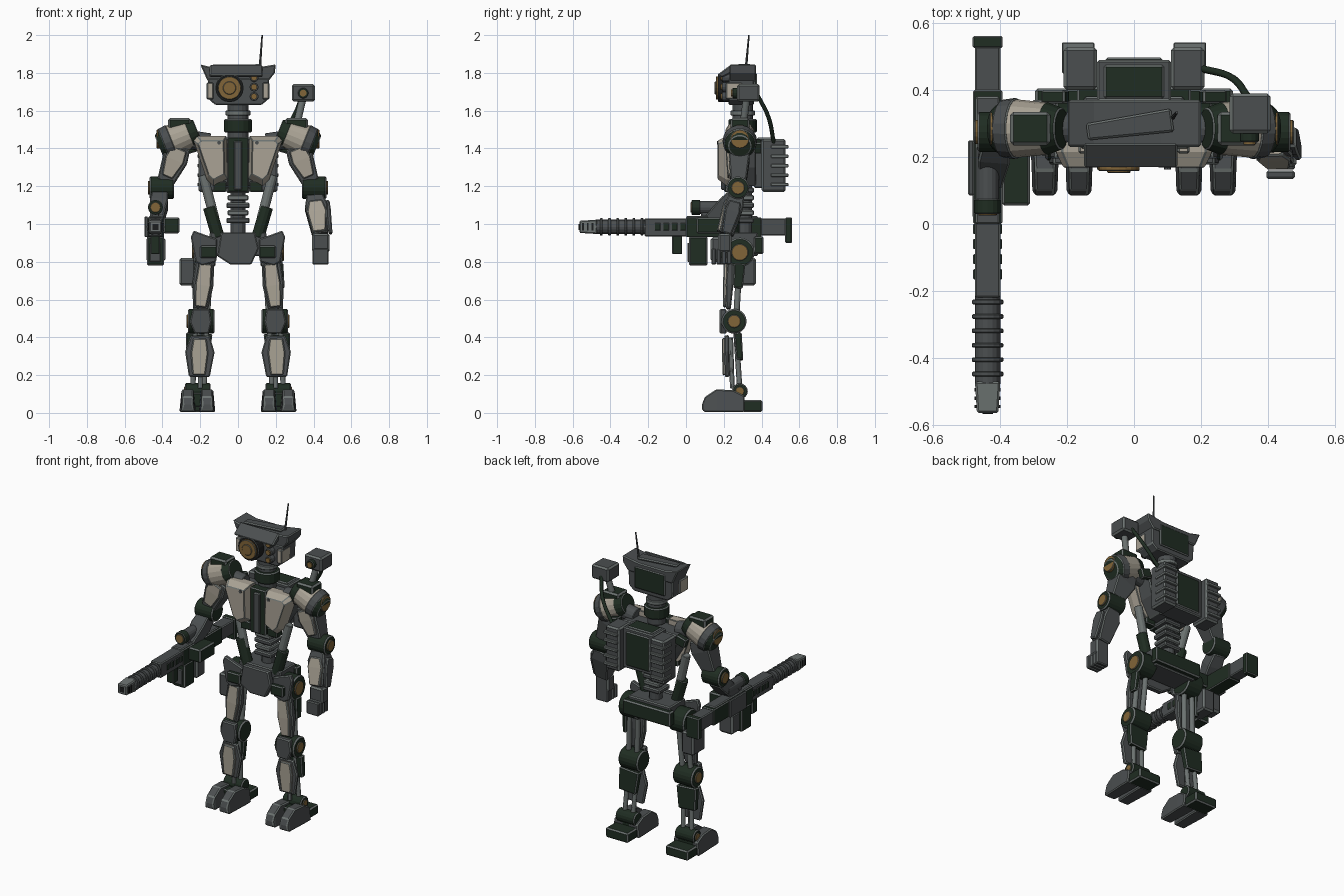
import bpy, bmesh, math
from mathutils import Vector as V

def mat(name, c):
    m = bpy.data.materials.new(name)
    m.diffuse_color = (*c, 1)
    return m
GREY = mat("gunmetal", (0.07, 0.077, 0.08))
STEEL = mat("worn steel", (0.15, 0.17, 0.165))
GREEN = mat("dark green", (0.014, 0.026, 0.016))
BONE = mat("bone armour", (0.40, 0.365, 0.30))
BRASS = mat("brass", (0.22, 0.13, 0.04))
BLACK = mat("black", (0.012, 0.013, 0.013))

def loft(name, rings, m, bev=0.006):
    """Skin a list of point rings, cap the ends, bevel sharp edges in worn steel."""
    bm = bmesh.new()
    vs = [[bm.verts.new(p) for p in r] for r in rings]
    n = len(vs[0])
    for a, b in zip(vs, vs[1:]):
        for i in range(n):
            bm.faces.new((a[i], a[(i + 1) % n], b[(i + 1) % n], b[i]))
    bm.faces.new(vs[0]); bm.faces.new(vs[-1])
    bmesh.ops.recalc_face_normals(bm, faces=bm.faces)
    if bev:
        es = [e for e in bm.edges if e.calc_face_angle(0) > 0.6]
        bmesh.ops.bevel(bm, geom=es, offset=bev, segments=1, affect='EDGES', material=1)
    me = bpy.data.meshes.new(name)
    bm.to_mesh(me); bm.free()
    me.materials.append(m); me.materials.append(STEEL)
    ob = bpy.data.objects.new(name, me)
    bpy.context.collection.objects.link(ob)
    return ob

def box(name, x, y, z, m, bev=0.006):
    return loft(name, [[(x[0], y[0], h), (x[1], y[0], h), (x[1], y[1], h), (x[0], y[1], h)] for h in z], m, bev)

def prism(name, pts, axis, a, b, m, bev=0.006, s=1):
    """Extrude an outline: along y the points are (x,z), along x they are (y,z)."""
    if axis == 'y':
        return loft(name, [[(s * u, d, w) for u, w in pts] for d in (a, b)], m, bev)
    return loft(name, [[(d, u, w) for u, w in pts] for d in (a, b)], m, bev)

def limb(name, p, q, prof, m, n=4, bev=0.006):
    """Sweep from p to q; prof = (t, half width, half depth)."""
    p, q = V(p), V(q)
    d = (q - p).normalized()
    ref = V((1, 0, 0)) if abs(d.x) < 0.8 else V((0, 1, 0))
    u = (ref - d * ref.dot(d)).normalized()
    v = d.cross(u)
    k = math.sqrt(2) if n == 4 else 1
    o = math.pi / n if n == 4 else 0
    return loft(name, [[p.lerp(q, t) + u * (w * k * math.cos(o + i * math.tau / n)) + v * (h * k * math.sin(o + i * math.tau / n))
                        for i in range(n)] for t, w, h in prof], m, bev)

def rod(name, p, q, r, m, n=16, bev=0.003, r2=None):
    r2 = r if r2 is None else r2
    return limb(name, p, q, [(0, r, r), (1, r2, r2)], m, n, bev)

# head
prism("head_brow", [(-.2, 1.845), (-.12, 1.825), (.08, 1.825), (.2, 1.845), (.195, 1.80), (.16, 1.755), (-.16, 1.755)], 'y', .23, .37, GREY)
prism("head_box", [(-.16, 1.77), (.165, 1.77), (.16, 1.66), (.125, 1.63), (-.12, 1.63), (-.155, 1.66)], 'y', .225, .36, GREY)
prism("brow_visor", [(.165, 1.79), (.24, 1.845), (.24, 1.80), (.19, 1.775)], 'x', -.15, .13, GREY)
limb("head_top_plate", (-.14, .275, 1.835), (.115, .31, 1.838), [(0, .025, .008), (1, .035, .008)], GREY)
box("head_back_panel", (-.11, .11), (.36, .375), (1.66, 1.80), GREEN)
for s in (-1, 1):
    box("head_cheek", sorted((s * .13, s * .166)), (.21, .30), (1.66, 1.75), BONE)
rod("main_eye_housing", (-.045, .17, 1.72), (-.045, .24, 1.72), .075, BLACK, 20)
rod("main_eye_ring", (-.045, .158, 1.72), (-.045, .20, 1.72), .062, BRASS, 20)
rod("main_eye_lens", (-.045, .152, 1.72), (-.045, .17, 1.72), .035, BRASS, 16)
for z in (1.775, 1.725, 1.675):
    rod("small_eye", (.085, .19, z), (.085, .24, z), .024, GREY, 12)
    rod("small_eye_lens", (.085, .182, z), (.085, .195, z), .016, BRASS, 12, 0)
rod("antenna", (.115, .317, 1.82), (.128, .333, 2.0), .007, GREY, 8, 0, .004)

# neck
rod("neck", (0, .30, 1.44), (0, .30, 1.65), .055, GREY)
rod("neck_collar", (0, .30, 1.485), (0, .30, 1.555), .075, GREEN, bev=.006)
rod("neck_ring", (0, .30, 1.575), (0, .30, 1.60), .065, STEEL)

# torso
prism("torso_core", [(-.2, 1.43), (.2, 1.43), (.17, 1.3), (.11, 1.2), (-.11, 1.2), (-.17, 1.3)], 'y', .23, .37, GREY)
box("chest_centre", (-.055, .055), (.20, .26), (1.17, 1.46), GREEN)
box("chest_spine", (-.022, .022), (.185, .22), (1.18, 1.44), GREY)
for s in (-1, 1):
    out = [(.06, 1.465), (.215, 1.465), (.235, 1.44), (.165, 1.235), (.13, 1.2), (.055, 1.24)]
    c = V((.13, 1.36))
    loft("chest_plate", [[(s * x, .27, z) for x, z in out], [(s * x, .215, z) for x, z in out],
         [(s * (c.x + (x - c.x) * .78), .168, c.y + (z - c.y) * .78) for x, z in out]], BONE, .004)
    rod("chest_bolt", (s * .10, .163, 1.43), (s * .10, .20, 1.43), .01, GREY, 8, 0)
    box("lower_chest_block", sorted((s * .06, s * .13)), (.21, .27), (1.17, 1.225), GREEN)
    limb("back_shoulder_plate", (s * .2, .38, 1.42), (s * .27, .38, 1.40), [(0, .02, .03), (1, .02, .03)], GREEN)
    rod("waist_piston", (s * .185, .26, 1.26), (s * .125, .25, 1.03), .026, STEEL, 12)
    rod("waist_piston_sleeve", (s * .152, .25, 1.09), (s * .105, .25, .93), .034, GREEN, 12)
    rod("shoulder_axle", (s * .15, .285, 1.43), (s * .28, .285, 1.45), .05, GREY)
for i in range(5):
    z = 1.005 + i * .04
    w = .062 - .006 * (i % 2)
    box("spine_segment", (-w, w), (.25, .36), (z, z + .028), STEEL if i % 2 else GREY)
rod("spine_core", (0, .31, .92), (0, .31, 1.22), .04, GREY, 12)

# backpack
box("backpack_core", (-.11, .11), (.36, .49), (1.19, 1.45), GREY)
box("backpack_panel", (-.085, .085), (.48, .497), (1.21, 1.43), GREEN)
box("backpack_top", (-.09, .09), (.375, .475), (1.44, 1.457), GREEN)
for s in (-1, 1):
    box("backpack_side", sorted((s * .11, s * .21)), (.40, .528), (1.17, 1.45), GREY, .01)
    for i in range(5):
        z = 1.20 + i * .05
        box("backpack_fin", sorted((s * .118, s * .215)), (.45, .542), (z, z + .018), STEEL, .003)

# pelvis
box("pelvis", (-.15, .15), (.22, .38), (.83, .955), GREY)
box("pelvis_back_block", (-.17, .17), (.36, .41), (.84, .935), GREEN, .008)
prism("groin_shield", [(-.09, .955), (.09, .955), (.11, .87), (.07, .785), (-.04, .785), (-.11, .83)], 'y', .175, .215, GREY)
for s in (-1, 1):
    prism("hip_plate", [(.11, .92), (.235, .965), (.25, .93), (.225, .80), (.19, .78), (.115, .80)], 'y', .195, .225, GREY, s=s)
    box("hip_box", sorted((s * .11, s * .20)), (.17, .21), (.82, .885), GREEN)
    rod("hip_joint", (s * .12, .285, .85), (s * .235, .285, .85), .078, GREEN, 20, .008)
    rod("hip_disc", (s * .22, .285, .85), (s * .243, .285, .85), .045, BRASS, 16, .003)
box("thigh_pouch", (-.31, -.225), (.245, .37), (.675, .82), GREY, .01)

# legs
for s in (-1, 1):
    hip, knee, ankle = (s * .175, .285, .83), (s * .195, .255, .485), (s * .21, .285, .115)
    for d in (-.03, .03):
        rod("thigh_rod", (hip[0] + d, .285, .83), (knee[0] + d, .265, .485), .017, STEEL, 10)
        rod("shin_rod", (knee[0] + d, .262, .47), (ankle[0] + d, .285, .12), .015, STEEL, 10)
    limb("thigh_shell", (s * .175, .235, .80), (s * .198, .225, .55), [(0, .05, .015), (.5, .056, .02), (1, .04, .012)], GREY)
    limb("thigh_plate", (s * .172, .21, .79), (s * .198, .205, .56), [(0, .035, .01), (.5, .042, .012), (1, .03, .008)], BONE)
    limb("thigh_guard", (s * .225, .285, .79), (s * .235, .275, .66), [(0, .015, .03), (1, .012, .025)], GREEN)
    rod("knee_joint", (s * .125, .255, .485), (s * .265, .255, .485), .066, GREEN, 20, .008)
    rod("knee_disc", (s * .255, .255, .485), (s * .272, .255, .485), .035, BRASS, 16, .003)
    prism("knee_cap", [(.15, .55), (.24, .55), (.255, .48), (.23, .42), (.155, .42), (.14, .48)], 'y', .178, .215, GREY, s=s)
    limb("shin_shell", (s * .20, .215, .41), (s * .205, .218, .19), [(0, .05, .012), (.4, .078, .012), (1, .055, .012)], GREY)
    limb("shin_plate", (s * .202, .2, .395), (s * .207, .203, .20), [(0, .035, .01), (.4, .046, .01), (1, .034, .01)], BONE)
    rod("shin_piston", (s * .20, .237, .40), (s * .20, .245, .13), .013, STEEL, 10)
    limb("calf_guard", (s * .205, .275, .42), (s * .215, .285, .28), [(0, .07, .02), (1, .06, .018)], GREEN)
    rod("ankle_joint", (s * .145, .285, .115), (s * .28, .285, .115), .042, GREEN, 16, .006)
    rod("ankle_disc", (s * .272, .285, .115), (s * .285, .285, .115), .024, BRASS, 12, .002)
    # feet
    for a, b in ((.12, .208), (.222, .31)):
        m = (a + b) / 2
        prof = [(.085, .015, .045, .032), (.10, .005, .085, .038), (.16, .005, .125, .04), (.25, .005, .12, .044), (.31, .005, .09, .044)]
        loft("toe", [[(s * m - w, y, z0), (s * m + w, y, z0), (s * m + w * .75, y, z1), (s * m - w * .75, y, z1)] for y, z0, z1, w in prof], GREY)
    box("foot_bridge", sorted((s * .155, s * .275)), (.19, .31), (.03, .105), GREEN)
    box("heel", sorted((s * .135, s * .295)), (.30, .405), (.005, .068), GREEN, .008)

# shoulders and upper arms
for s in (-1, 1):
    a, b = V((s * .215, .285, 1.495)), V((s * .425, .285, 1.41))
    for nm, t0, t1, r0, r1, m in (("pauldron_inner", 0, .22, .062, .08, GREEN), ("pauldron_band", .18, .68, .077, .088, BONE),
                                  ("pauldron_outer", .64, .85, .092, .086, GREY), ("pauldron_tip", .82, .97, .086, .06, GREEN)):
        limb(nm, a.lerp(b, t0), a.lerp(b, t1), [(0, r0, r0), (1, r1, r1)], m, 18, .004)
    box("pauldron_top", sorted((s * .25, s * .37)), (.235, .335), (1.50, 1.56), GREEN, .01)
    rod("shoulder_disc", (s * .36, .285, 1.45), (s * .432, .285, 1.45), .05, BRASS, 16, .003)
    limb("upper_arm", (s * .305, .283, 1.41), (s * .385, .277, 1.22), [(0, .055, .05), (.35, .068, .055), (1, .045, .042)], GREY)
    limb("upper_arm_plate", (s * .31, .222, 1.40), (s * .375, .23, 1.25), [(0, .042, .01), (.4, .052, .012), (1, .03, .01)], BONE)
    rod("elbow_joint", (s * .338, .275, 1.192), (s * .468, .275, 1.192), .06, GREEN, 20, .007)
    rod("elbow_disc", (s * .46, .275, 1.192), (s * .477, .275, 1.192), .036, BRASS, 16, .003)

# free forearm and hand
limb("left_forearm", (.405, .268, 1.15), (.435, .215, .945), [(0, .042, .04), (.3, .06, .05), (1, .042, .038)], GREY)
limb("left_forearm_plate", (.41, .213, 1.125), (.43, .172, .96), [(0, .035, .01), (.35, .052, .012), (1, .035, .01)], BONE)
limb("left_forearm_guard", (.472, .26, 1.12), (.49, .215, .95), [(0, .012, .03), (.3, .014, .04), (1, .01, .025)], GREY)
box("left_palm", (.392, .485), (.17, .24), (.85, .95), GREY, .01)
for i in range(4):
    y = .135 + i * .027
    box("left_finger", (.395, .48), (y, y + .024), (.785, .87), GREY, .005)

# gun arm
limb("right_forearm", (-.41, .27, 1.16), (-.43, .13, 1.02), [(0, .04, .04), (.4, .048, .045), (1, .035, .035)], GREY)
box("right_forearm_guard", (-.495, -.478), (.085, .25), (.93, 1.04), GREY, .004)
box("right_hand", (-.485, -.385), (.13, .22), (.80, .93), GREY, .012)

# rifle
X = -.437
def gbox(name, w, y, z, m, bev=.005):
    return box(name, (X - w, X + w), y, z, m, bev)
gbox("rifle_receiver", .038, (-.22, .02), (.935, 1.03), GREY)
gbox("rifle_body", .044, (0, .40), (.93, 1.035), GREEN)
gbox("rifle_top_rail", .036, (.0, .38), (1.03, 1.042), GREY)
gbox("rifle_stock", .038, (.21, .54), (.94, 1.028), GREY)
gbox("rifle_butt", .045, (.525, .562), (.90, 1.035), GREEN)
gbox("rifle_magazine", .045, (.015, .115), (.78, .935), GREEN, .008)
gbox("magazine_face", .028, (.008, .02), (.80, .90), GREY, .003)
gbox("rifle_foregrip", .025, (-.075, -.02), (.84, .94), GREEN)
rod("rifle_barrel", (X, -.48, .985), (X, -.21, .985), .038, GREY)
for i in range(6):
    y = -.455 + i * .043
    rod("barrel_ring", (X, y, .985), (X, y + .014, .985), .047, GREY, 16, .003)
limb("rifle_muzzle", (X, -.47, .985), (X, -.565, .985), [(0, .038, .038), (1, .032, .032)], STEEL)
gbox("muzzle_bore", .016, (-.568, -.56), (.969, 1.001), BLACK, 0)
for i in range(3):
    gbox("muzzle_slot", .039, (-.55 + i * .025, -.54 + i * .025), (.965, 1.005), BLACK, 0)
for i in range(4):
    y = -.165 + i * .045
    gbox("receiver_vent", .043, (y, y + .03), (.965, 1.005), GREEN, .002)
box("rifle_side_box", (-.395, -.31), (.055, .21), (.95, 1.035), GREEN, .008)
rod("scope_tube", (X, .04, 1.088), (X, .23, 1.088), .034, GREY)
rod("scope_front", (X, .03, 1.088), (X, .075, 1.088), .040, GREEN)
rod("scope_lens", (X, .025, 1.088), (X, .04, 1.088), .028, BRASS, 16, .002)
gbox("scope_mount", .02, (.08, .18), (1.03, 1.07), GREY)

# shoulder camera with cable
box("camera_box", (.285, .408), (.27, .39), (1.648, 1.74), GREY, .01)
rod("camera_lens_rim", (.345, .245, 1.693), (.345, .275, 1.693), .028, GREEN, 14)
rod("camera_lens", (.345, .238, 1.693), (.345, .25, 1.693), .018, BRASS, 12, 0)
rod("camera_stalk", (.305, .30, 1.50), (.342, .32, 1.66), .02, STEEL, 10)
cu = bpy.data.curves.new("camera_cable", 'CURVE')
cu.dimensions, cu.bevel_depth, cu.bevel_resolution, cu.resolution_u = '3D', .011, 2, 6
sp = cu.splines.new('BEZIER')
sp.bezier_points.add(2)
for bp, co in zip(sp.bezier_points, ((.34, .38, 1.68), (.295, .435, 1.57), (.20, .465, 1.43))):
    bp.co = co
    bp.handle_left_type = bp.handle_right_type = 'AUTO'
cu.materials.append(GREEN)
bpy.context.collection.objects.link(bpy.data.objects.new("camera_cable", cu))
